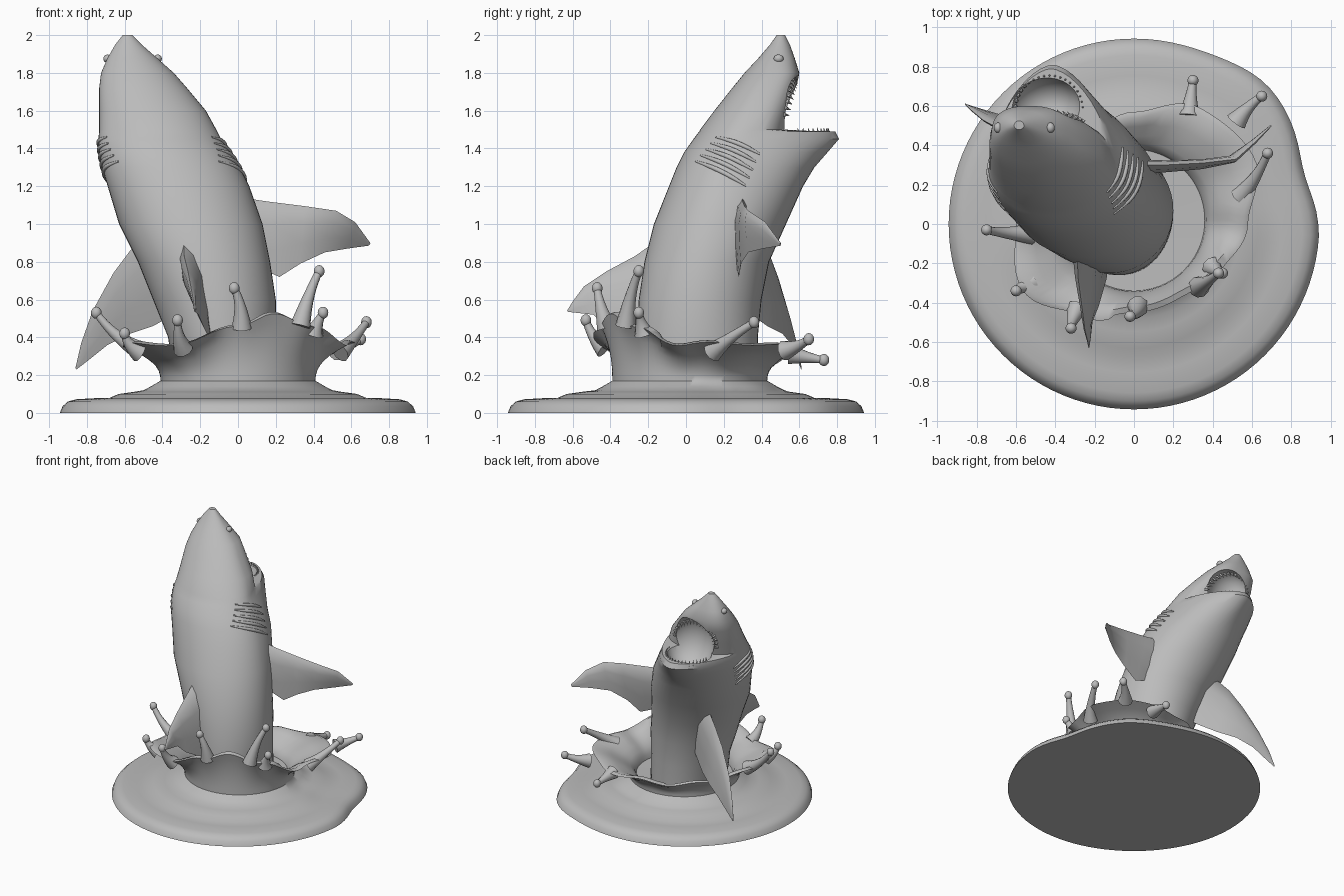
import bpy, bmesh
from math import sin, cos, pi, radians, exp, copysign
from mathutils import Vector, Matrix

cube = bpy.data.objects.get("Cube")
if cube:
    bpy.data.objects.remove(cube)

grey = bpy.data.materials.new("clay grey")
grey.use_nodes = True
grey.diffuse_color = (0.5, 0.5, 0.5, 1)
grey.node_tree.nodes["Principled BSDF"].inputs["Base Color"].default_value = (0.5, 0.5, 0.5, 1)


def select(ob):
    bpy.ops.object.select_all(action="DESELECT")
    ob.select_set(True)
    bpy.context.view_layer.objects.active = ob


def finish(name, bm, angle=40):
    bmesh.ops.recalc_face_normals(bm, faces=bm.faces)
    mesh = bpy.data.meshes.new(name)
    bm.to_mesh(mesh)
    bm.free()
    mesh.materials.append(grey)
    ob = bpy.data.objects.new(name, mesh)
    bpy.context.collection.objects.link(ob)
    select(ob)
    bpy.ops.object.shade_smooth_by_angle(angle=radians(angle))
    return ob


def loft(name, rings, angle=40):
    """Skin a list of closed rings and cap both ends."""
    bm = bmesh.new()
    loops = [[bm.verts.new(p) for p in ring] for ring in rings]
    n = len(loops[0])
    for a, b in zip(loops, loops[1:]):
        for i in range(n):
            j = (i + 1) % n
            bm.faces.new((a[i], a[j], b[j], b[i]))
    bm.faces.new(loops[0])
    bm.faces.new(loops[-1])
    return finish(name, bm, angle)


def tube(name, points, radii):
    """Soft tapered tube through a few points."""
    cu = bpy.data.curves.new(name, "CURVE")
    cu.dimensions = "3D"
    cu.bevel_depth = 1
    cu.bevel_resolution = 3
    cu.use_fill_caps = True
    cu.resolution_u = 5
    sp = cu.splines.new("NURBS")
    sp.points.add(len(points) - 1)
    for pt, co, r in zip(sp.points, points, radii):
        pt.co = (*co, 1)
        pt.radius = r
    sp.use_endpoint_u = True
    sp.order_u = 3
    cu.materials.append(grey)
    ob = bpy.data.objects.new(name, cu)
    bpy.context.collection.objects.link(ob)
    select(ob)
    bpy.ops.object.convert(target="MESH")
    bpy.ops.object.shade_smooth_by_angle(angle=radians(60))


def ball(name, centre, size, rotation=Matrix()):
    bm = bmesh.new()
    m = Matrix.Translation(centre) @ rotation @ Matrix.Diagonal((*size, 1))
    bmesh.ops.create_uvsphere(bm, u_segments=24, v_segments=14, radius=1, matrix=m)
    return finish(name, bm)


# Body levels: height, right, left, back, widest y, belly, belly bluntness
LEVELS = [
    (.05, -.32, .20, -.26, .06, .38, 1), (.4, -.37, .20, -.26, .06, .38, 1),
    (.6, -.45, .20, -.25, .07, .40, 1), (.8, -.53, .17, -.22, .10, .44, 1),
    (1.0, -.63, .13, -.17, .15, .53, 1), (1.2, -.69, .06, -.09, .20, .62, 1),
    (1.3, -.72, .01, -.05, .22, .68, 1.1), (1.38, -.735, -.04, -.01, .24, .75, 1.15),
    (1.45, -.74, -.09, .04, .27, .81, 1.2), (1.49, -.735, -.11, .07, .29, .79, 1.2),
    (1.5, -.735, -.115, .075, .30, .53, .8), (1.6, -.735, -.17, .15, .35, .55, .75),
    (1.72, -.735, -.27, .245, .40, .585, .75), (1.8, -.725, -.34, .31, .45, .60, .75),
    (1.88, -.69, -.43, .385, .47, .575, .8), (1.95, -.65, -.51, .445, .49, .55, 1),
    (2.0, -.61, -.56, .48, .50, .525, 1)]


def body_ring(level, n=48):
    z, x0, x1, back, mid, front, e = level
    pts = []
    for i in range(n):
        c, s = cos(2 * pi * i / n), sin(2 * pi * i / n)
        p = e if s > 0 else 1
        x = (x0 + x1) / 2 + (x1 - x0) / 2 * copysign(abs(c) ** p, c)
        y = mid + (front - mid) * s ** p if s > 0 else mid + (mid - back) * s
        pts.append((x, y, z))
    return pts


def skin(side, y, z):
    """Point on the flank at a given y and z."""
    a, b = next((a, b) for a, b in zip(LEVELS, LEVELS[1:]) if a[0] <= z <= b[0])
    f = (z - a[0]) / (b[0] - a[0])
    _, x0, x1, back, mid, front, e = (p + (q - p) * f for p, q in zip(a, b))
    p = e if y > mid else 1
    v = min(1, (y - mid) / (front - mid) if y > mid else (mid - y) / (mid - back))
    half = (x1 - x0) / 2 * (1 - v ** (2 / p)) ** (p / 2)
    return Vector(((x0 + x1) / 2 + side * half, y, z))


# Body with the mouth hollowed out
body = loft("shark_body", [body_ring(l) for l in LEVELS])
tilt = Matrix.Rotation(radians(-10), 4, "Y") @ Matrix.Rotation(radians(13), 4, "X")
cutter = ball("mouth_cutter", (-.45, .59, 1.58), (.19, .16, .21), tilt)
cutter.hide_render = True
cut = body.modifiers.new("mouth", "BOOLEAN")
cut.operation = "DIFFERENCE"
cut.solver = "EXACT"
cut.object = cutter
select(body)
bpy.ops.object.modifier_apply(modifier="mouth")
bpy.data.objects.remove(cutter)
bpy.ops.object.shade_smooth_by_angle(angle=radians(40))

# Teeth along both jaws
bm = bmesh.new()
for i in range(19):
    t = pi * (i + .5) / 19
    lower = Vector((-.43 + .17 * cos(t), .58 + .175 * sin(t), 1.49))
    upper = Vector((-.45 + .185 * cos(t) - .06 * sin(t), .53 + .05 * sin(t), 1.56 + .2 * sin(t)))
    for root, aim in ((lower, Vector((-.2 * cos(t), -.2, 1))),
                      (upper, Vector((-.5 * cos(t), .5, -.8 * sin(t))))):
        turn = aim.to_track_quat("Z", "Y").to_matrix().to_4x4()
        bmesh.ops.create_cone(bm, cap_ends=True, segments=5, radius1=.012, radius2=0,
                              depth=.045, matrix=Matrix.Translation(root) @ turn)
finish("teeth", bm)

# Eyes and gill folds on both flanks
for side, label in ((1, "left"), (-1, "right")):
    ball(label + "_eye", skin(side, .49, 1.875), (.022, .026, .022))
    for i in range(5):
        start, end = Vector((.16 - .027 * i, 1.46 - .032 * i)), Vector((.39 - .018 * i, 1.37 - .042 * i))
        path = []
        for k in range(6):
            q = start.lerp(end, k / 5)
            path.append(skin(side, q.x, q.y + .012 * sin(pi * k / 5)))
        tube(f"{label}_gill_{i + 1}", path, (.005, .011, .013, .013, .011, .005))


def fin(name, sections):
    """Loft lens-shaped sections: leading point, trailing point, thickness."""
    rings = []
    for i, (lead, trail, thick) in enumerate(sections):
        lead, trail = Vector(lead), Vector(trail)
        a, b = sections[max(i - 1, 0)], sections[min(i + 1, len(sections) - 1)]
        span = Vector(b[0]) + Vector(b[1]) - Vector(a[0]) - Vector(a[1])
        normal = (trail - lead).cross(span).normalized()
        lens = [(0, 0), (.1, .7), (.3, 1), (.65, .6), (1, 0), (.65, -.6), (.3, -1), (.1, -.7)]
        rings.append([lead.lerp(trail, u) + normal * thick * w / 2 for u, w in lens])
    loft(name, rings, 50)


fin("left_pectoral_fin", [
    ((-.05, .30, 1.15), (.03, .26, .80), .08), ((.15, .30, 1.12), (.22, .28, .72), .06),
    ((.35, .31, 1.095), (.33, .29, .79), .05), ((.52, .33, 1.07), (.46, .33, .85), .04),
    ((.62, .42, 1.01), (.58, .41, .87), .025), ((.70, .50, .90), (.69, .50, .885), .008)])
fin("right_pectoral_fin", [
    ((-.42, .35, 1.0), (-.28, .30, .55), .08), ((-.57, .43, .86), (-.45, .43, .46), .06),
    ((-.66, .47, .74), (-.57, .51, .42), .05), ((-.77, .53, .54), (-.69, .56, .36), .035),
    ((-.83, .58, .37), (-.79, .59, .28), .02), ((-.86, .61, .24), (-.855, .61, .23), .006)])
fin("dorsal_fin", [
    ((-.29, -.10, .95), (-.12, -.15, .30), .13), ((-.285, -.27, .83), (-.14, -.28, .37), .09),
    ((-.265, -.42, .75), (-.18, -.42, .45), .055), ((-.25, -.54, .67), (-.21, -.49, .52), .03),
    ((-.235, -.60, .59), (-.22, -.58, .53), .015), ((-.23, -.63, .54), (-.228, -.625, .535), .005)])

# Water: rippled pool that rises into a crown
RIM_R = (.58, .70, .68, .57, .50, .50, .60, .66, .54, .47, .46, .50)
RIM_Z = (.36, .37, .34, .32, .30, .32, .36, .36, .37, .47, .52, .44)


def around(values, t):
    """Smooth value at angle t from samples spaced evenly round a circle."""
    p = t / (2 * pi) * len(values)
    i = int(p)
    f = (1 - cos(pi * (p - i))) / 2
    return values[i % len(values)] * (1 - f) + values[(i + 1) % len(values)] * f


POOL = [(1, 0), (.985, .035), (.955, .06), (.91, .072), (.8, .078), (.72, .08),
        (.67, .1), (.58, .112), (.53, .12), (.49, .14)]
SIDES = 96
rings = [[] for _ in range(len(POOL) + 15)]
for k in range(SIDES):
    t = 2 * pi * k / SIDES
    edge = .943 + .035 * exp(-((t - .82) / .25) ** 2) - .04 * exp(-((t - .28) / .2) ** 2)
    r, h = around(RIM_R, t), around(RIM_Z, t) + .012 * sin(9 * t)
    neck = .41
    prof = [(a * edge, z) for a, z in POOL]
    for i in range(8):
        f = i / 7
        prof.append((neck + (r - neck) * f ** 2.3, .17 + (h - .17) * f))
    for i in range(6):
        f = 1 - i / 5
        prof.append((neck - .05 + (r - neck + .02) * f ** 2, .18 + (h - .17) * f))
    prof.append((.04, .17))
    for ring, (a, z) in zip(rings, prof):
        ring.append((a * cos(t), a * sin(t) + .02 * min(1, z / .12) * (a < .5), z))
loft("water_splash", rings, 60)

# Thrown droplets on stalks: root, bend, tip
STALKS = [
    ((.33, -.32, .46), (.37, -.30, .63), (.43, -.25, .75)),
    ((.02, -.42, .45), (.02, -.46, .58), (-.02, -.47, .66)),
    ((-.29, -.43, .34), (-.32, -.50, .40), (-.32, -.53, .49)),
    ((-.52, -.05, .33), (-.66, -.05, .40), (-.75, -.03, .53)),
    ((-.52, -.30, .32), (-.59, -.33, .36), (-.60, -.34, .42)),
    ((.54, .14, .32), (.62, .22, .39), (.68, .36, .48)),
    ((.52, .52, .33), (.58, .60, .35), (.65, .65, .39)),
    ((.28, .55, .31), (.29, .66, .29), (.30, .73, .28)),
    ((.40, -.22, .42), (.42, -.24, .48), (.45, -.25, .53))]
for i, (root, bend, tip) in enumerate(STALKS):
    tube(f"water_stalk_{i + 1}", (root, bend, tip), (.055, .022, .02))
    ball(f"water_droplet_{i + 1}", tip, (.028, .028, .032))
